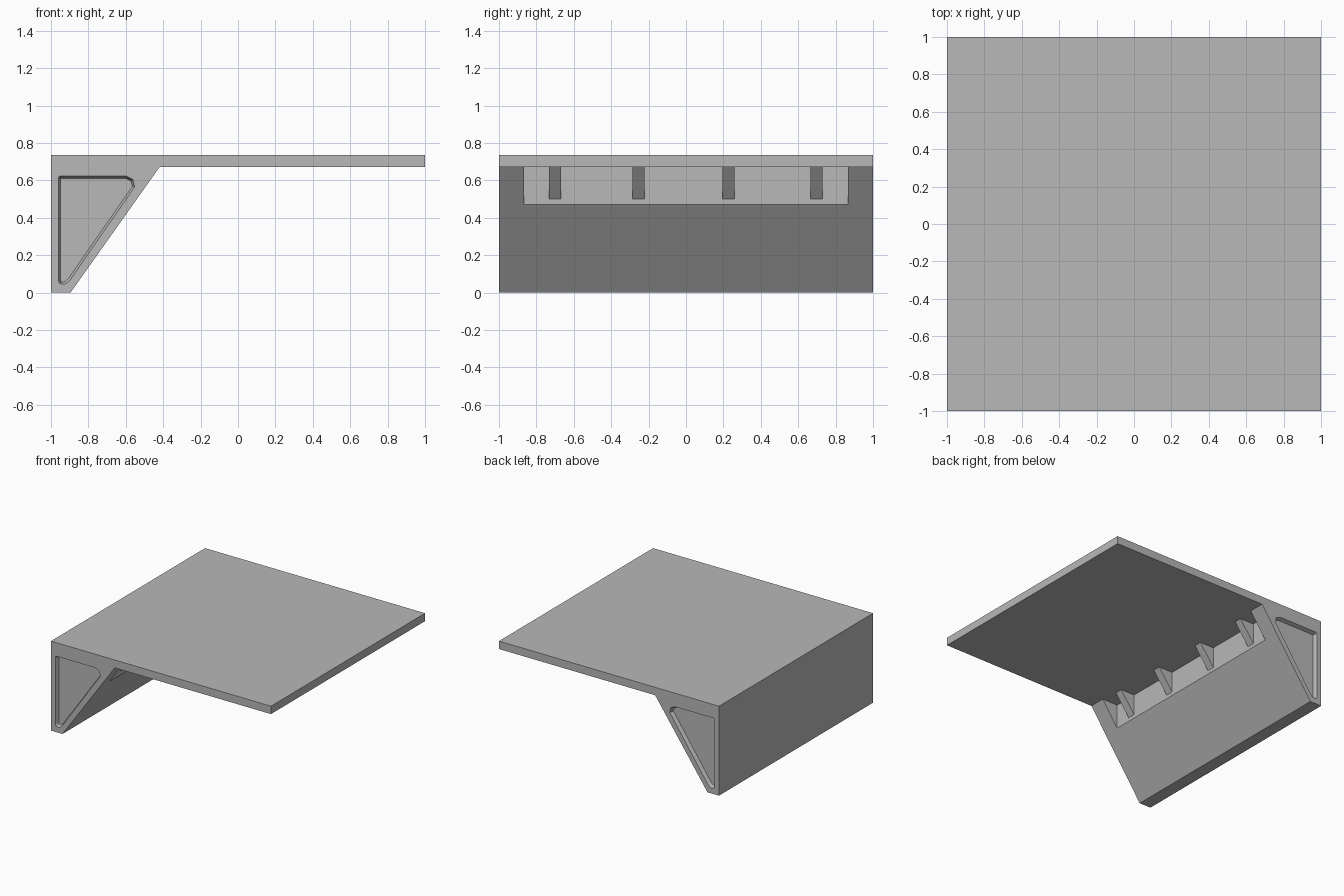
import bpy, bmesh
from mathutils import Vector

if "Cube" in bpy.data.objects:
    bpy.data.objects.remove(bpy.data.objects["Cube"], do_unlink=True)

grey = bpy.data.materials.new("plain grey")
grey.use_nodes = True
colour = (0.48, 0.48, 0.48, 1)
grey.diffuse_color = colour
grey.node_tree.nodes["Principled BSDF"].inputs["Base Color"].default_value = colour


def loft(name, near, far, y0, y1):
    """Solid between an x-z outline at y0 and a matching outline at y1."""
    bm = bmesh.new()
    a = [bm.verts.new((x, y0, z)) for x, z in near]
    b = [bm.verts.new((x, y1, z)) for x, z in far]
    bm.faces.new(a)
    bm.faces.new(b[::-1])
    for i in range(len(a)):
        j = (i + 1) % len(a)
        bm.faces.new((a[j], a[i], b[i], b[j]))
    bmesh.ops.recalc_face_normals(bm, faces=bm.faces)
    mesh = bpy.data.meshes.new(name)
    bm.to_mesh(mesh)
    bm.free()
    mesh.materials.append(grey)
    obj = bpy.data.objects.new(name, mesh)
    bpy.context.collection.objects.link(obj)
    return obj


def grow(outline, d):
    """Offset a counter-clockwise outline outwards by d."""
    pts = [Vector(p) for p in outline]
    out = []
    for i, p in enumerate(pts):
        e1 = (p - pts[i - 1]).normalized()
        e2 = (pts[(i + 1) % len(pts)] - p).normalized()
        n1, n2 = Vector((e1.y, -e1.x)), Vector((e2.y, -e2.x))
        out.append(p + (n1 + n2) * d / (1 + n1.dot(n2)))
    return out


def cut(obj, cutter):
    cutter.hide_render = True
    mod = obj.modifiers.new("cut", 'BOOLEAN')
    mod.operation, mod.solver, mod.object = 'DIFFERENCE', 'EXACT', cutter
    graph = bpy.context.evaluated_depsgraph_get()
    mesh = bpy.data.meshes.new_from_object(obj.evaluated_get(graph))
    obj.modifiers.clear()
    obj.data = mesh
    bpy.data.objects.remove(cutter, do_unlink=True)


# Shelf slab and wedge-shaped support in one profile
under, top, tip = 0.67, 0.735, -0.42
profile = [(-1, 0), (-0.895, 0), (tip, under), (1, under), (1, top), (-1, top)]
body = loft("shelf_body", profile, profile, -1, 1)

# Long notch under the slab, open towards the slope
wall = -0.562
notch = [(wall, 0.44), (-0.3, 0.44), (-0.3, under), (wall, under)]
cut(body, loft("notch_cutter", notch, notch, -0.867, 0.867))

# Rounded triangular recess with drafted walls at both ends
recess = [(-0.96, 0.06), (-0.952, 0.048), (-0.935, 0.044), (-0.915, 0.05),
          (-0.897, 0.068), (-0.552, 0.565), (-0.562, 0.605), (-0.6, 0.623),
          (-0.952, 0.623), (-0.96, 0.615)]
depth, draft = 0.03, 0.012
for side in (-1, 1):
    cut(body, loft("recess_cutter", grow(recess, draft * 0.3), grow(recess, -draft),
                   side * (1 + depth * 0.3), side * (1 - depth)))

# Small gusset ribs inside the notch
rib = [(wall - 0.01, 0.5), (wall, 0.5), (-0.432, under + 0.005), (wall - 0.01, under + 0.005)]
for i, y in enumerate((-0.7, -0.255, 0.228, 0.697)):
    loft(f"gusset_rib_{i + 1}", rib, rib, y - 0.032, y + 0.032)
